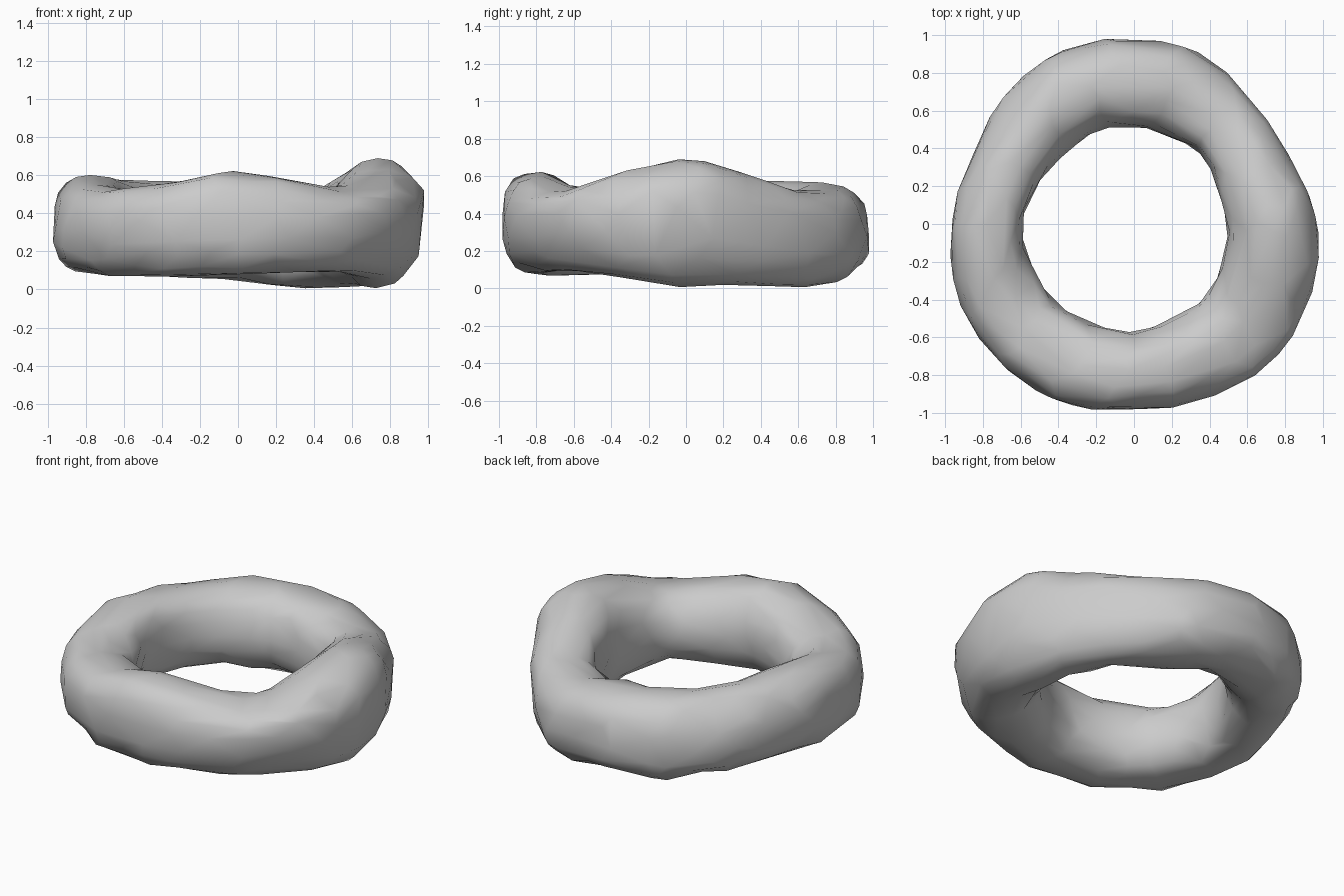
import bpy, bmesh, math, random
from mathutils import Vector, noise

cube = bpy.data.objects.get("Cube")
if cube:
    bpy.data.objects.remove(cube)

random.seed(4)

# Sections every 22.5 degrees, counter-clockwise from +x
OUTER = [.97, .90, .90, .965, .98, .995, .965, .93, .965, 1.01, 1.02, 1.02, .985, 1.0, 1.03, 1.01]
INNER = [.49, .48, .51, .50, .515, .53, .52, .55, .59, .585, .585, .57, .57, .54, .54, .51]
TOP = [.69, .63, .54, .52, .55, .57, .57, .58, .60, .55, .53, .57, .62, .57, .54, .63]
BOTTOM = [.01, .02, .01, .01, .05, .06, .08, .09, .09, .08, .07, .07, .08, .09, .09, .05]
WAIST = [.43, .38, .31, .27, .27, .27, .28, .29, .30, .31, .34, .37, .38, .38, .40, .42]

RINGS, SIDES = 64, 20
POWER = 0.88


def sample(values, t):
    """Smooth closed interpolation through the section values."""
    n = len(values)
    i, f = int(t * n), t * n - int(t * n)
    a, b, c, d = (values[(i + k) % n] for k in (-1, 0, 1, 2))
    return b + .5 * f * (c - a + f * (2*a - 5*b + 4*c - d + f * (3*(b - c) + d - a)))


def squared(v):
    return math.copysign(abs(v) ** POWER, v)


# Lumpy ring swept from rounded sections
bm = bmesh.new()
rings = []
for i in range(RINGS):
    t = i / RINGS
    ang = math.tau * t
    outer, inner, top, bottom, waist = (sample(v, t) for v in (OUTER, INNER, TOP, BOTTOM, WAIST))
    ring = []
    for j in range(SIDES):
        a = math.tau * j / SIDES
        c, s = squared(math.cos(a)), squared(math.sin(a))
        r = (outer + inner) / 2 + c * (outer - inner) / 2
        mid = waist if c > 0 else (top + bottom) / 2
        z = mid + s * ((top - mid) if s > 0 else (mid - bottom))
        p = Vector((r * math.cos(ang), r * math.sin(ang), z))
        # Broad dents across the diagonals of the section only
        lump = noise.noise(p * 5) * .035 * abs(math.sin(2 * a))
        out = Vector((c * math.cos(ang), c * math.sin(ang), s))
        ring.append(bm.verts.new(p + out * lump))
    rings.append(ring)
for i in range(RINGS):
    a, b = rings[i], rings[(i + 1) % RINGS]
    for j in range(SIDES):
        k = (j + 1) % SIDES
        bm.faces.new((a[j], b[j], b[k], a[k]))
bmesh.ops.recalc_face_normals(bm, faces=bm.faces)

mesh = bpy.data.meshes.new("lumpy_ring")
bm.to_mesh(mesh)
bm.free()
ring_obj = bpy.data.objects.new("lumpy_ring", mesh)
bpy.context.collection.objects.link(ring_obj)

# Irregular chiselled planes
planes = ring_obj.modifiers.new("planes", 'DECIMATE')
planes.ratio = .3

# Plain grey material
grey = bpy.data.materials.new("plain_grey")
grey.use_nodes = True
colour = (.6, .6, .6, 1)
grey.diffuse_color = colour
grey.node_tree.nodes["Principled BSDF"].inputs["Base Color"].default_value = colour
mesh.materials.append(grey)

bpy.context.view_layer.objects.active = ring_obj
ring_obj.select_set(True)
bpy.ops.object.modifier_apply(modifier="planes")
bpy.ops.object.shade_smooth_by_angle(angle=math.radians(50))
